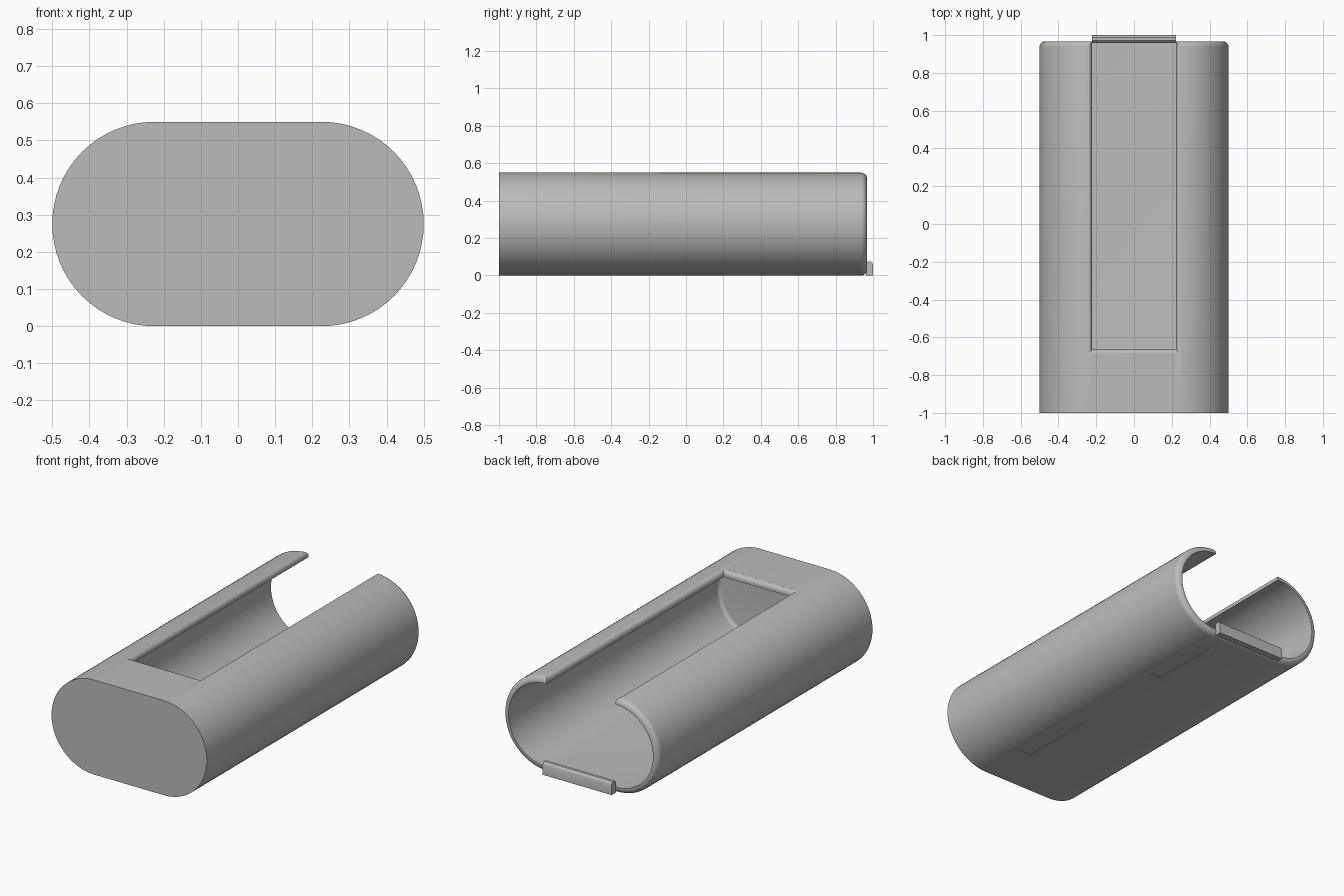
import bpy, bmesh, math

cube = bpy.data.objects.get("Cube")
if cube:
    bpy.data.objects.remove(cube)

# Main sizes
FLAT, RADIUS, WALL = 0.225, 0.275, 0.035
FRONT, REAR = -1.0, 0.967
ROUND = 0.03
SLOT, SLOT_FRONT, SLOT_ROUND = 0.222, -0.665, 0.025

grey = bpy.data.materials.new("plain grey")
grey.use_nodes = True
grey.diffuse_color = (0.5, 0.5, 0.5, 1)
grey.node_tree.nodes["Principled BSDF"].inputs["Base Color"].default_value = (0.5, 0.5, 0.5, 1)


def loft(name, rings):
    """Skin a list of equal-length point rings and cap both ends."""
    bm = bmesh.new()
    loops = [[bm.verts.new(p) for p in ring] for ring in rings]
    for a, b in zip(loops, loops[1:]):
        for i in range(len(a)):
            j = (i + 1) % len(a)
            bm.faces.new((a[i], a[j], b[j], b[i]))
    bm.faces.new(loops[0])
    bm.faces.new(loops[-1])
    bmesh.ops.recalc_face_normals(bm, faces=bm.faces)
    mesh = bpy.data.meshes.new(name)
    bm.to_mesh(mesh)
    bm.free()
    mesh.materials.append(grey)
    obj = bpy.data.objects.new(name, mesh)
    bpy.context.collection.objects.link(obj)
    return obj


def stadium(y, inset, steps=32):
    """Rounded oblong ring facing along y, shrunk by inset."""
    r = RADIUS - inset
    ring = []
    for side in (1, -1):
        for i in range(steps + 1):
            a = -math.pi / 2 + math.pi * i / steps
            ring.append((side * (FLAT + r * math.cos(a)), y, RADIUS + side * r * math.sin(a)))
    return ring


def rectangle(x0, x1, y0, y1, z):
    return [(x0, y0, z), (x1, y0, z), (x1, y1, z), (x0, y1, z)]


def cut(target, cutter):
    mod = target.modifiers.new(cutter.name, 'BOOLEAN')
    mod.operation = 'DIFFERENCE'
    mod.solver = 'EXACT'
    mod.object = cutter
    bpy.context.view_layer.objects.active = target
    bpy.ops.object.modifier_apply(modifier=mod.name)
    bpy.data.objects.remove(cutter)


def smooth(obj):
    bpy.ops.object.select_all(action='DESELECT')
    obj.select_set(True)
    bpy.context.view_layer.objects.active = obj
    bpy.ops.object.shade_smooth_by_angle(angle=math.radians(32))


# Sleeve: outside, rounded rear rim, inside, rounded inner corner
quarter = [math.pi / 2 * i / 6 for i in range(7)]
inner_front, corner = FRONT + WALL, 0.02
rings = [stadium(FRONT, 0)]
rings += [stadium(REAR - ROUND + ROUND * math.sin(a), ROUND * (1 - math.cos(a))) for a in quarter]
rings += [stadium(REAR, WALL)]
rings += [stadium(inner_front + corner * (1 - math.sin(a)), WALL + corner * (1 - math.cos(a)))
          for a in quarter]
sleeve = loft("sleeve", rings)

# Open slot in the top with a rounded edge
top = 2 * RADIUS
levels = [(0, top - 0.15)]
for i in range(7):
    a = math.radians(84) * i / 6
    levels.append((SLOT_ROUND * (1 - math.cos(a)), top - SLOT_ROUND + SLOT_ROUND * math.sin(a)))
levels.append((SLOT_ROUND, top + 0.05))
cut(sleeve, loft("slot_cutter", [
    rectangle(-SLOT - d, SLOT + d, SLOT_FRONT - d, 1.2, z) for d, z in levels]))

# Two shallow marks in line under the base
for y in (-0.48, 0.63):
    cut(sleeve, loft("mark_cutter", [
        rectangle(0.155, 0.222, y - 0.22, y + 0.22, z) for z in (-0.05, 0.003)]))
smooth(sleeve)

# Retaining lip at the open end
lip = loft("retaining_lip", [
    rectangle(-SLOT, SLOT, y0, 1.0 - d, z)
    for y0, d, z in ((0.962, 0, 0), (0.962, 0, 0.058), (0.964, 0.004, 0.068), (0.972, 0.012, 0.074))])
smooth(lip)
